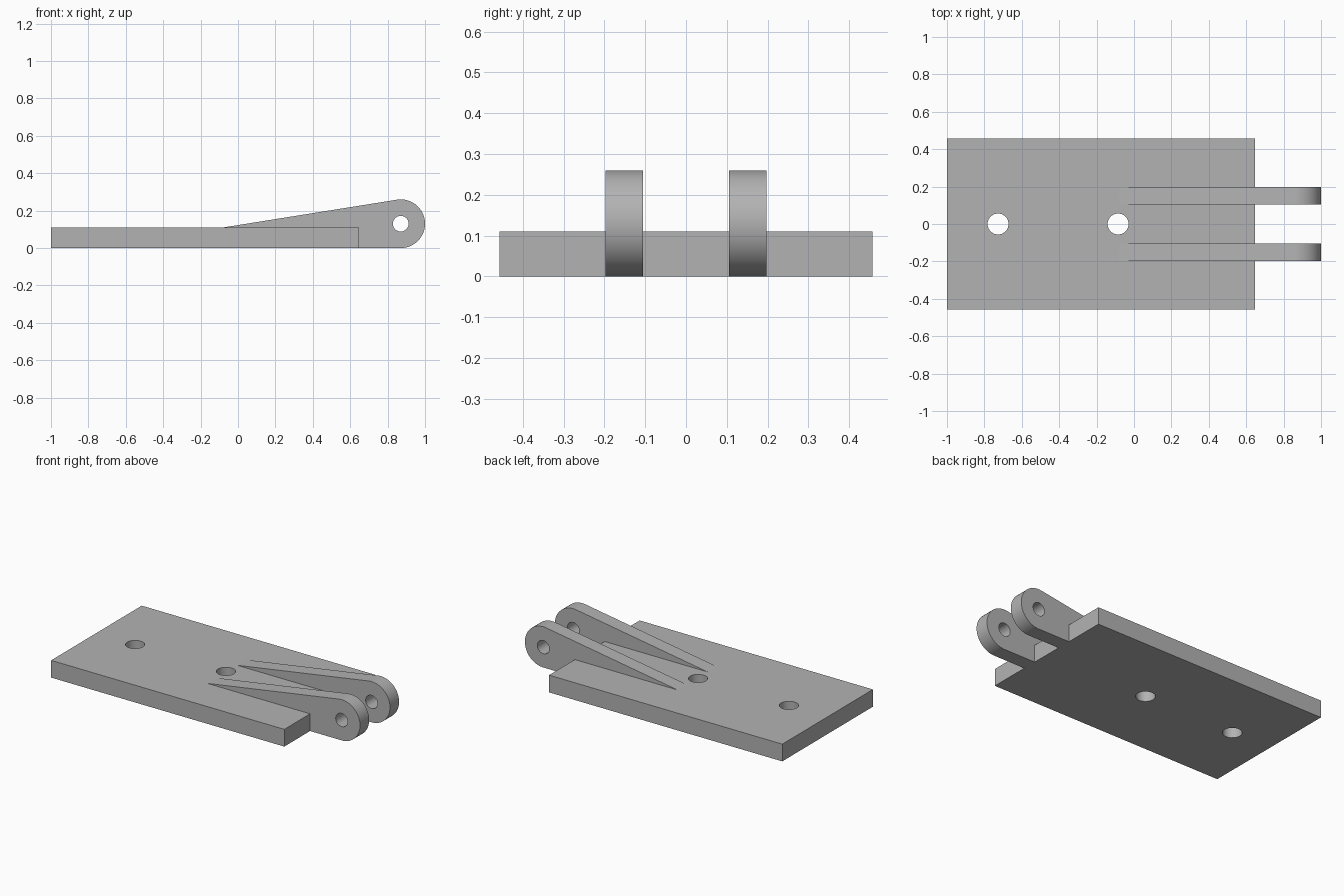
import bpy, bmesh
from math import pi, cos, sin, asin, atan2, hypot

cube = bpy.data.objects.get("Cube")
if cube:
    bpy.data.objects.remove(cube, do_unlink=True)

grey = bpy.data.materials.new("plain grey")
grey.use_nodes = True
colour = (0.45, 0.45, 0.45, 1)
grey.diffuse_color = colour
grey.node_tree.nodes["Principled BSDF"].inputs["Base Color"].default_value = colour


def arc(cx, cy, r, start, end, n):
    return [(cx + r * cos(start + (end - start) * i / n),
             cy + r * sin(start + (end - start) * i / n)) for i in range(n + 1)]


def circle(cx, cy, r, n=48):
    return arc(cx, cy, r, 0, 2 * pi, n)[:-1]


def extruded(name, loops, thickness, location, tilt=0):
    """Extrude an outline with holes, centred on its own plane."""
    curve = bpy.data.curves.new(name, "CURVE")
    curve.dimensions = "2D"
    curve.fill_mode = "BOTH"
    curve.extrude = thickness / 2
    for loop in loops:
        spline = curve.splines.new("POLY")
        spline.points.add(len(loop) - 1)
        for point, (x, y) in zip(spline.points, loop):
            point.co = (x, y, 0, 1)
        spline.use_cyclic_u = True
    obj = bpy.data.objects.new(name, curve)
    bpy.context.collection.objects.link(obj)
    obj.location = location
    obj.rotation_euler.x = tilt
    bpy.ops.object.select_all(action="DESELECT")
    bpy.context.view_layer.objects.active = obj
    obj.select_set(True)
    bpy.ops.object.convert(target="MESH")
    obj = bpy.context.object
    # Weld the caps to the walls
    bm = bmesh.new()
    bm.from_mesh(obj.data)
    bmesh.ops.remove_doubles(bm, verts=bm.verts, dist=0.0001)
    bmesh.ops.recalc_face_normals(bm, faces=bm.faces)
    bm.to_mesh(obj.data)
    bm.free()
    obj.data.materials.clear()
    obj.data.materials.append(grey)
    bpy.ops.object.shade_smooth_by_angle(angle=pi / 6)
    return obj


# Base plate with two screw holes
left, edge, half_width, height = -1, 0.647, 0.457, 0.11
outline = [(left, -half_width), (edge, -half_width), (edge, half_width), (left, half_width)]
extruded("base_plate", [outline, circle(-0.727, 0, 0.056), circle(-0.085, 0, 0.056)],
         height, (0, 0, height / 2))

# Pair of tapered hinge lugs: a sloping top tangent to a rounded eye
root_x, eye_x, radius = -0.08, 0.87, 0.13
dx, dz = eye_x - root_x, radius - height
slope = atan2(dz, dx) + asin(radius / hypot(dx, dz))
lug = [(root_x, height), (edge, height), (edge, 0)]
lug += arc(eye_x, radius, radius, -pi / 2, slope + pi / 2, 40)
eye = circle(eye_x, radius, 0.042)
for name, side in (("front_lug", -1), ("back_lug", 1)):
    extruded(name, [lug, eye], 0.092, (0, side * 0.151, 0), pi / 2)
